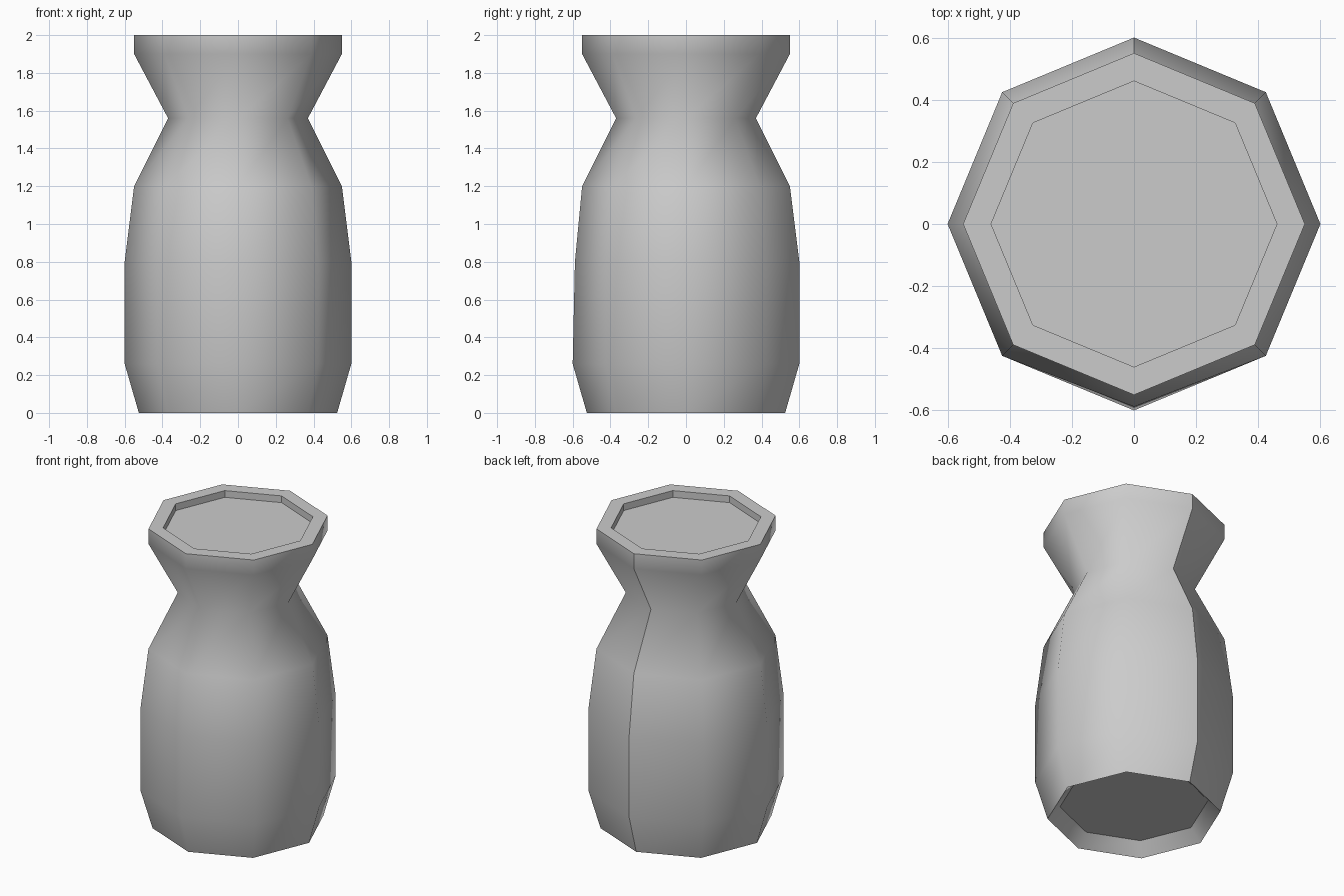
import bpy, bmesh
from math import sin, cos, pi

if "Cube" in bpy.data.objects:
    bpy.data.objects.remove(bpy.data.objects["Cube"])

SIDES = 8
# (radius, height) from the recessed base, up the outside, into the recessed top
PROFILE = [(0.45, 0.08), (0.525, 0.0), (0.60, 0.26), (0.60, 0.80), (0.55, 1.20),
           (0.37, 1.56), (0.55, 1.90), (0.55, 2.0), (0.46, 2.0), (0.46, 1.955)]
SHARP_RINGS = {0, 1, 7, 8, 9}

bm = bmesh.new()
rings = []
for r, z in PROFILE:
    rings.append([bm.verts.new((r * cos(2 * pi * i / SIDES), r * sin(2 * pi * i / SIDES), z))
                  for i in range(SIDES)])

# Slight flattening of the front ridge
rings[3][6].co.y = -0.588

# Walls
for lower, upper in zip(rings, rings[1:]):
    for i in range(SIDES):
        j = (i + 1) % SIDES
        bm.faces.new((lower[i], lower[j], upper[j], upper[i])).smooth = True

# Base and top discs
bm.faces.new(rings[0][::-1])
bm.faces.new(rings[-1])

# Hard edges at the rims and along the back seam
for k in SHARP_RINGS:
    for i in range(SIDES):
        bm.edges.get((rings[k][i], rings[k][(i + 1) % SIDES])).smooth = False
for lower, upper in zip(rings, rings[1:]):
    bm.edges.get((lower[2], upper[2])).smooth = False
for i in range(SIDES):
    bm.edges.get((rings[8][i], rings[9][i])).smooth = False

bm.normal_update()
mesh = bpy.data.meshes.new("vase_body")
bm.to_mesh(mesh)
bm.free()
vase = bpy.data.objects.new("vase_body", mesh)
bpy.context.collection.objects.link(vase)
